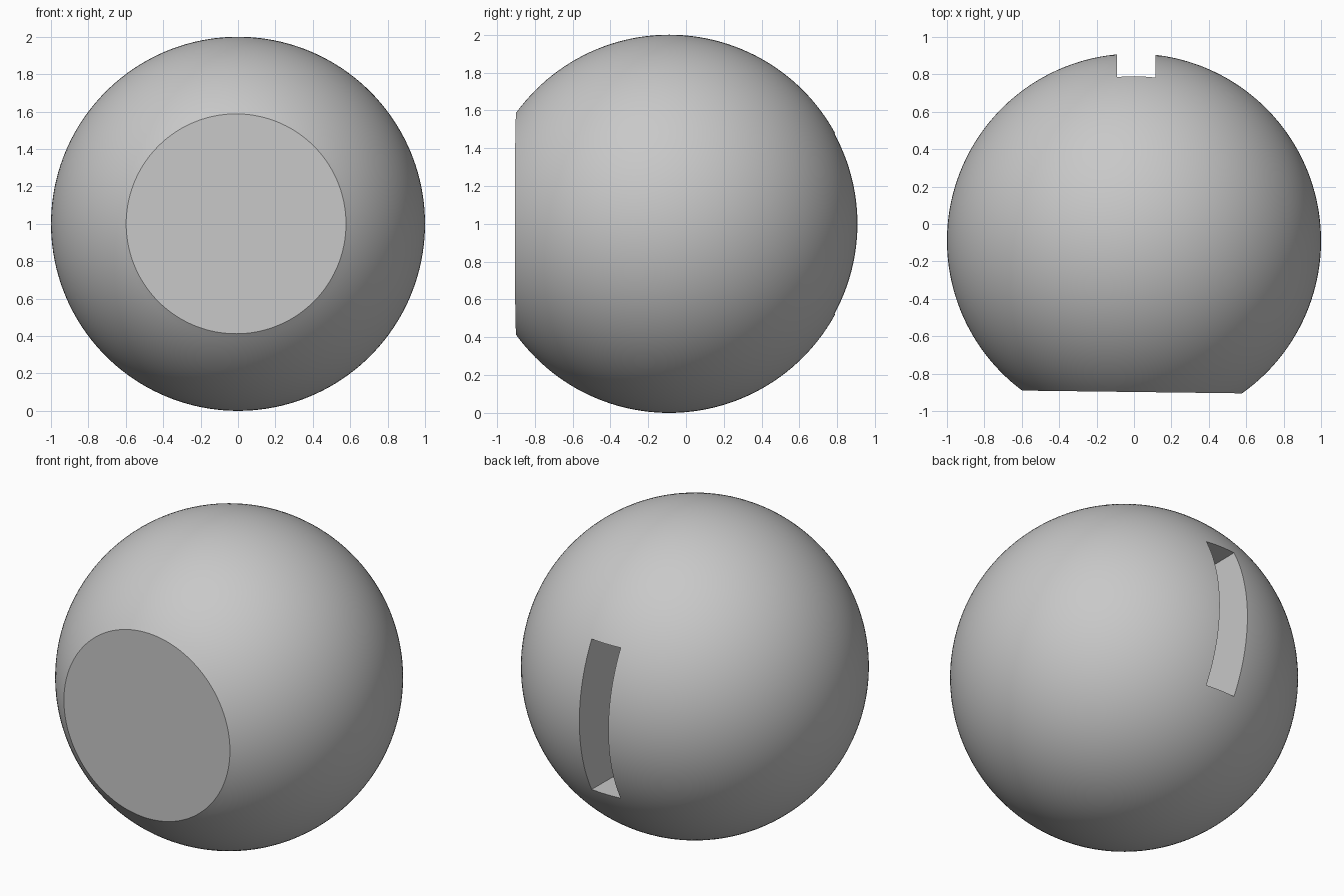
import bpy, bmesh, math
from mathutils import Matrix, Vector

RADIUS = 1.0
CENTRE = Vector((0, -0.089, 1))
TURN = Matrix.Rotation(-0.0127, 4, 'Z')
FLAT_DISTANCE = 0.809

default_cube = bpy.data.objects.get("Cube")
if default_cube:
    bpy.data.objects.remove(default_cube, do_unlink=True)

# Single plain grey
grey = bpy.data.materials.new("plain_grey")
colour = (0.58, 0.58, 0.58, 1)
grey.diffuse_color = colour
grey.use_nodes = True
grey.node_tree.nodes["Principled BSDF"].inputs["Base Color"].default_value = colour


def add_object(name, bm):
    bmesh.ops.recalc_face_normals(bm, faces=bm.faces)
    bm.transform(Matrix.Translation(CENTRE) @ TURN)
    mesh = bpy.data.meshes.new(name)
    bm.to_mesh(mesh)
    bm.free()
    mesh.materials.append(grey)
    obj = bpy.data.objects.new(name, mesh)
    bpy.context.collection.objects.link(obj)
    return obj


# Ball with its poles along y, sliced flat at the front
bm = bmesh.new()
bmesh.ops.create_uvsphere(bm, u_segments=160, v_segments=80, radius=RADIUS,
                          matrix=Matrix.Rotation(math.pi / 2, 4, 'X'))
bmesh.ops.bisect_plane(bm, geom=bm.verts[:] + bm.edges[:] + bm.faces[:],
                       plane_co=(0, -FLAT_DISTANCE, 0), plane_no=(0, -1, 0),
                       clear_outer=True)
rim = [e for e in bm.edges if e.is_boundary]
bmesh.ops.contextual_create(bm, geom=rim)
ball = add_object("ball", bm)

# Upright slot in the back
bm = bmesh.new()
slot_size = Matrix.Diagonal((0.205, 1.0, 0.954, 1))
bmesh.ops.create_cube(bm, size=1, matrix=Matrix.Translation((0, 1, 0)) @ slot_size)
cutter = add_object("slot_cutter", bm)
cutter.hide_render = True

cut = ball.modifiers.new("slot", 'BOOLEAN')
cut.operation = 'DIFFERENCE'
cut.solver = 'EXACT'
cut.object = cutter

for other in bpy.context.selected_objects:
    other.select_set(False)
bpy.context.view_layer.objects.active = ball
ball.select_set(True)
bpy.ops.object.modifier_apply(modifier=cut.name)
bpy.data.objects.remove(cutter, do_unlink=True)

# Smooth ball, crisp flat and slot edges
bpy.ops.object.shade_smooth_by_angle(angle=math.radians(15))
